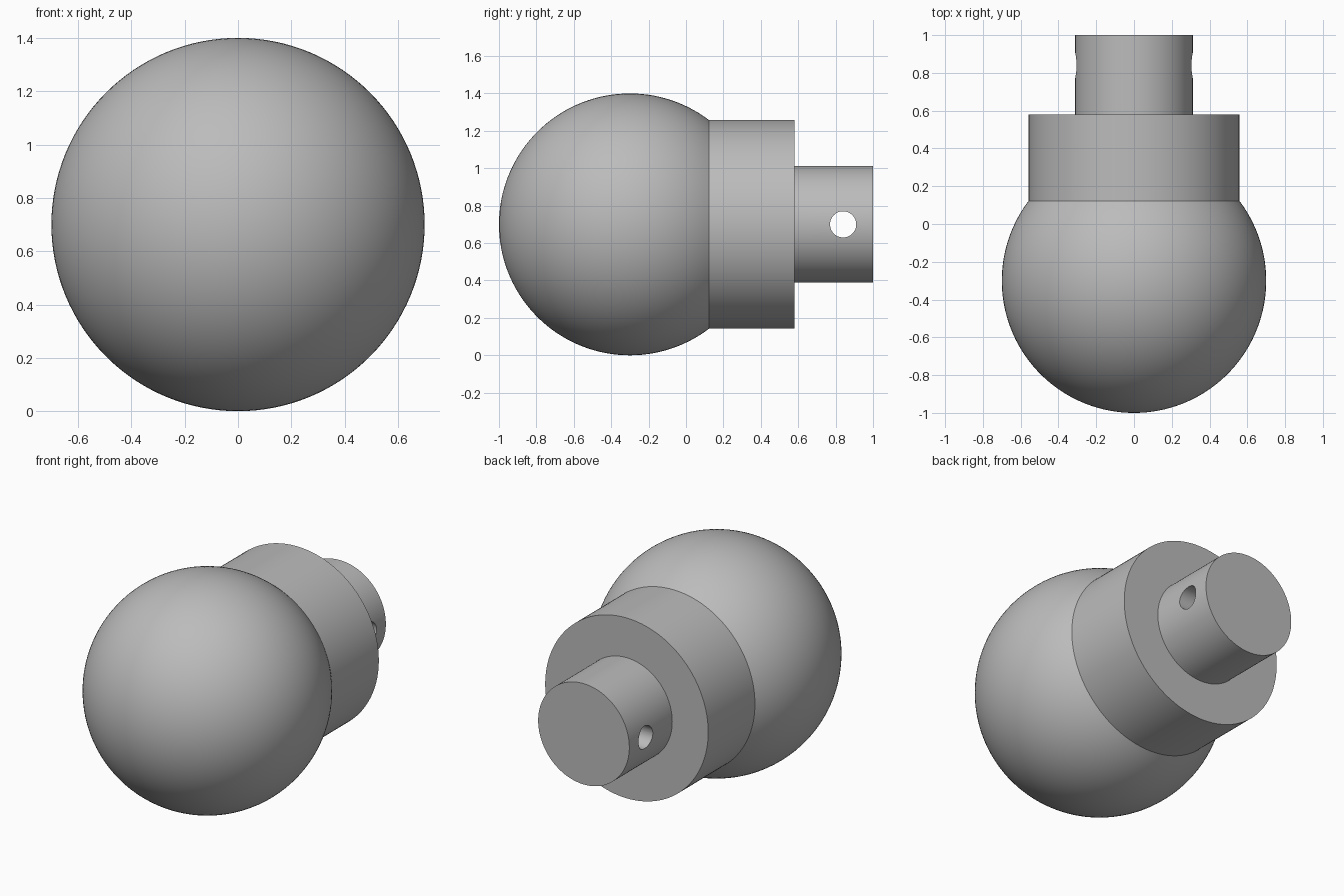
import bpy
import bmesh
from math import pi, sin, cos, asin
from mathutils import Matrix, Vector

default = bpy.data.objects.get("Cube")
if default:
    bpy.data.objects.remove(default, do_unlink=True)

BALL_R, COLLAR_R, STEM_R, HOLE_R = 0.70, 0.558, 0.312, 0.07
BALL_Y, COLLAR_END, STEM_END, HOLE_Y = -0.30, 0.58, 1.0, 0.84
SEGMENTS, ARC_STEPS = 128, 48

grey = bpy.data.materials.new("plain grey")
grey.use_nodes = True
colour = (0.5, 0.5, 0.5, 1)
grey.diffuse_color = colour
grey.node_tree.nodes["Principled BSDF"].inputs["Base Color"].default_value = colour


def add_object(name, bm):
    bmesh.ops.recalc_face_normals(bm, faces=bm.faces)
    mesh = bpy.data.meshes.new(name)
    bm.to_mesh(mesh)
    bm.free()
    mesh.materials.append(grey)
    obj = bpy.data.objects.new(name, mesh)
    obj.location.z = BALL_R
    bpy.context.collection.objects.link(obj)
    return obj


def lathe(name, profile):
    """Revolve (radius, y) points around the y axis."""
    bm = bmesh.new()
    verts = [bm.verts.new((r, y, 0)) for r, y in profile]
    edges = [bm.edges.new(pair) for pair in zip(verts, verts[1:])]
    bmesh.ops.spin(bm, geom=verts + edges, cent=(0, 0, 0), axis=(0, 1, 0),
                   angle=2 * pi, steps=SEGMENTS, use_merge=True)
    bmesh.ops.remove_doubles(bm, verts=bm.verts, dist=1e-5)
    return add_object(name, bm)


# Ball arc running from the front pole to the collar, then collar and stem steps
arc_end = pi - asin(COLLAR_R / BALL_R)
profile = []
for i in range(ARC_STEPS + 1):
    a = arc_end * i / ARC_STEPS
    profile.append((BALL_R * sin(a), BALL_Y - BALL_R * cos(a)))
profile += [(COLLAR_R, COLLAR_END), (STEM_R, COLLAR_END),
            (STEM_R, STEM_END), (0, STEM_END)]
knob = lathe("ball_collar_and_stem", profile)

# Cross hole drilled sideways through the stem
bm = bmesh.new()
bmesh.ops.create_cone(bm, cap_ends=True, segments=48, radius1=HOLE_R,
                      radius2=HOLE_R, depth=1,
                      matrix=Matrix.Translation(Vector((0, HOLE_Y, 0)))
                      @ Matrix.Rotation(pi / 2, 4, 'Y'))
drill = add_object("hole_cutter", bm)
drill.hide_render = True

cut = knob.modifiers.new("cross_hole", 'BOOLEAN')
cut.operation = 'DIFFERENCE'
cut.solver = 'EXACT'
cut.object = drill

for obj in bpy.context.selected_objects:
    obj.select_set(False)
knob.select_set(True)
bpy.context.view_layer.objects.active = knob
bpy.ops.object.modifier_apply(modifier=cut.name)
bpy.data.objects.remove(drill, do_unlink=True)
bpy.ops.object.shade_smooth_by_angle(angle=pi / 7)
